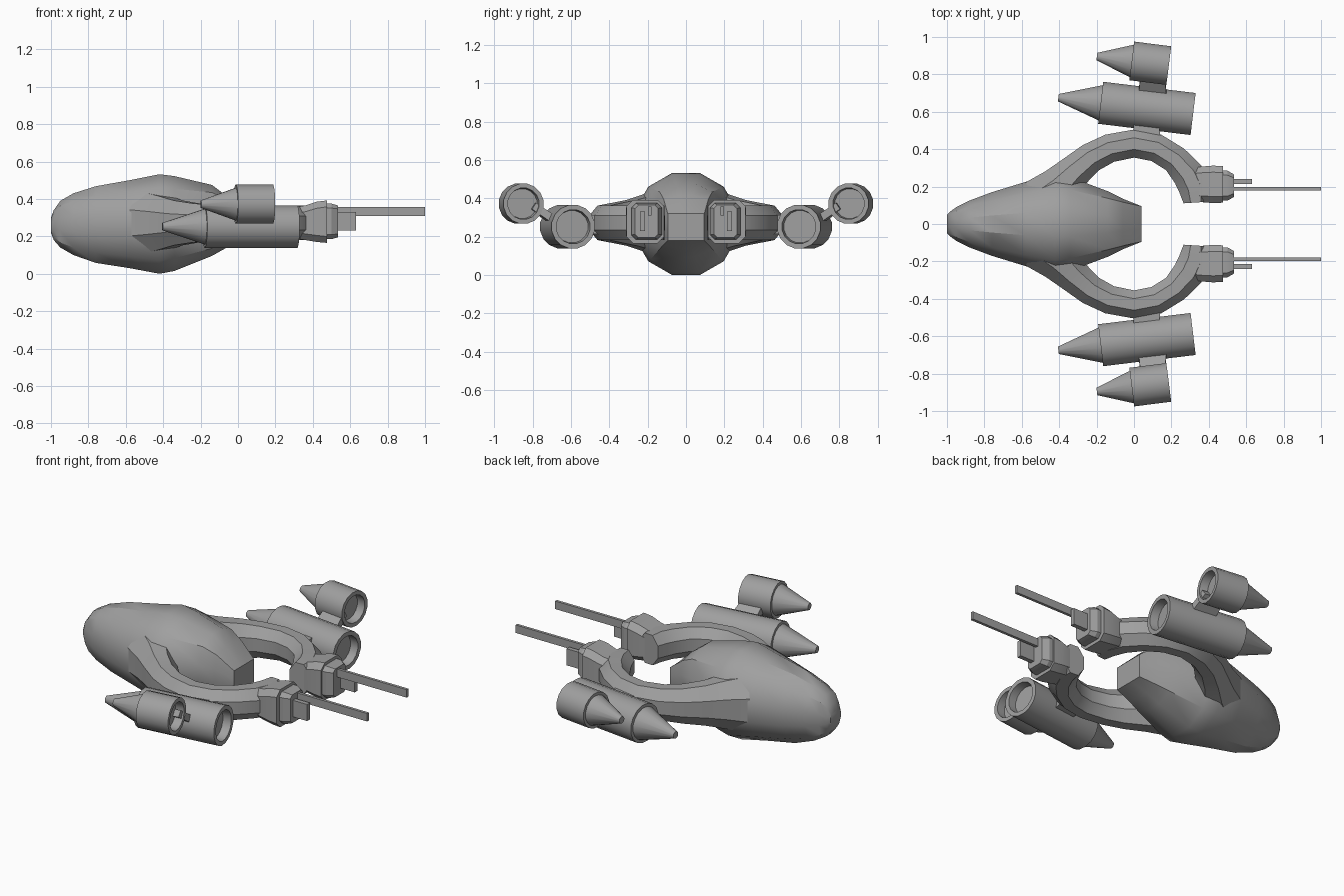
import bpy, math
from mathutils import Vector

if "Cube" in bpy.data.objects:
    bpy.data.objects.remove(bpy.data.objects["Cube"])

grey = bpy.data.materials.new("hull grey")
grey.diffuse_color = (0.35, 0.35, 0.35, 1)
grey.use_nodes = True
grey.node_tree.nodes["Principled BSDF"].inputs["Base Color"].default_value = grey.diffuse_color


def make(name, verts, faces, mirror=True, angle=30):
    """Mesh object, optionally mirrored to the other side (y)."""
    me = bpy.data.meshes.new(name)
    me.from_pydata([tuple(v) for v in verts], [], faces)
    me.materials.append(grey)
    ob = bpy.data.objects.new(name, me)
    bpy.context.collection.objects.link(ob)
    bpy.ops.object.select_all(action='DESELECT')
    ob.select_set(True)
    bpy.context.view_layer.objects.active = ob
    bpy.ops.object.mode_set(mode='EDIT')
    bpy.ops.mesh.select_all(action='SELECT')
    bpy.ops.mesh.normals_make_consistent(inside=False)
    bpy.ops.object.mode_set(mode='OBJECT')
    bpy.ops.object.shade_smooth_by_angle(angle=math.radians(angle))
    if mirror:
        m = ob.modifiers.new("mirror", 'MIRROR')
        m.use_axis = (False, True, False)
    return ob


def loft(name, rings, mirror=True, angle=30):
    """Skin a list of equal-length rings and cap both ends."""
    n = len(rings[0])
    verts = [p for r in rings for p in r]
    faces = [(i * n + j, i * n + (j + 1) % n, (i + 1) * n + (j + 1) % n, (i + 1) * n + j)
             for i in range(len(rings) - 1) for j in range(n)]
    faces += [tuple(range(n)), tuple(range(len(verts) - n, len(verts)))]
    return make(name, verts, faces, mirror, angle)


def section(n, square):
    """Unit outline, between a circle (0) and a square (1)."""
    pts = []
    for k in range(n):
        a = 2 * math.pi * (k + 0.5) / n
        c, s = math.cos(a), math.sin(a)
        big = max(abs(c), abs(s))
        r = 1 / math.cos(math.pi / n)
        pts.append((c * ((1 - square) * r + square / big), s * ((1 - square) * r + square / big)))
    return pts


def box(name, x, y, z):
    loft(name, [[(px, y[0], z[0]), (px, y[1], z[0]), (px, y[1], z[1]), (px, y[0], z[1])] for px in x])


# Main hull: x, half width, bottom, top, squareness
hull = [(-1.0, .05, .22, .30, .3), (-.985, .065, .18, .34, .25), (-.95, .09, .14, .39, .2),
        (-.88, .125, .10, .43, .1), (-.76, .17, .058, .468, 0), (-.58, .225, .03, .50, 0),
        (-.42, .268, .0, .532, 0), (-.34, .25, .015, .522, 0), (-.14, .175, .095, .475, .2),
        (-.06, .135, .14, .415, .5), (.04, .095, .18, .32, 1)]
loft("hull", [[(x, c * w, (b + t) / 2 + s * (t - b) / 2) for c, s in section(12, q)]
              for x, w, b, t, q in hull], mirror=False, angle=32)

# Curved arms: x, y, half width, half height
path = [(-.50, .12, .13, .17), (-.40, .20, .11, .145), (-.32, .28, .09, .12), (-.23, .355, .08, .105),
        (-.13, .405, .076, .095), (0, .43, .075, .09), (.12, .407, .075, .09), (.22, .345, .075, .09),
        (.29, .265, .085, .09), (.325, .19, .085, .092), (.33, .115, .065, .09)]
rings = []
for i, (x, y, w, h) in enumerate(path):
    a, b = path[max(i - 1, 0)], path[min(i + 1, len(path) - 1)]
    d = Vector((b[0] - a[0], b[1] - a[1])).normalized()
    rings.append([(x - d.y * c * w, y + d.x * c * w, .272 + s * h) for c, s in section(8, .25)])
loft("arm", rings, angle=35)


# Gun housings at the arm tips: x, half width, bottom, top
def housing(name, stations, yc, cut):
    out = []
    for x, w, b, t in stations:
        k = cut * w
        out.append([(x, yc + u, v) for u, v in
                    [(-w + k, b), (w - k, b), (w, b + k), (w, t - k),
                     (w - k, t), (-w + k, t), (-w, t - k), (-w, b + k)]])
    loft(name, out, angle=20)


housing("gun_housing", [(.30, .085, .19, .355), (.36, .095, .18, .365),
                        (.42, .10, .17, .385), (.475, .098, .165, .392)], .212, .35)
housing("gun_mount", [(.47, .08, .185, .375), (.50, .08, .185, .375), (.535, .06, .195, .365)], .205, .3)
box("gun_block", (.53, .63), (.213, .24), (.23, .33))
box("gun_barrel", (.53, 1.0), (.18, .197), (.31, .358))


# Engine pods: nose cone, stepped body, recessed exhaust
def engine(name, front, rear, z, r, cone):
    f, e = Vector((*front, z)), Vector((*rear, z))
    d = (e - f).normalized()
    side, up, length = Vector((-d.y, d.x, 0)), Vector((0, 0, 1)), (e - f).length
    profile = [(-cone, .02), (0, r * .84), (0, r), (length, r), (length, r * .78), (length - .05, r * .74)]
    loft(name, [[f + d * t + (side * c + up * s) * q for c, s in section(16, 0)] for t, q in profile])


engine("large_engine", (-.178, .648), (.316, .588), .252, .113, .228)
engine("small_engine", (-.012, .872), (.186, .847), .372, .104, .188)


# Pylons joining arm to large engine, and large engine to small engine
def pylon(name, p, q, thick):
    p, q = Vector(p), Vector(q)
    n = Vector((0, p.z - q.z, q.y - p.y)).normalized() * thick / 2
    w0, w1 = Vector((.075, -.008, 0)), Vector((.065, -.008, 0))
    loft(name, [[c - w - n, c + w - n, c + w + n, c - w + n] for c, w in ((p, w0), (q, w1))])


pylon("inner_pylon", (.07, .45, .265), (.065, .56, .262), .10)
pylon("outer_pylon", (.10, .69, .285), (.10, .80, .36), .04)
